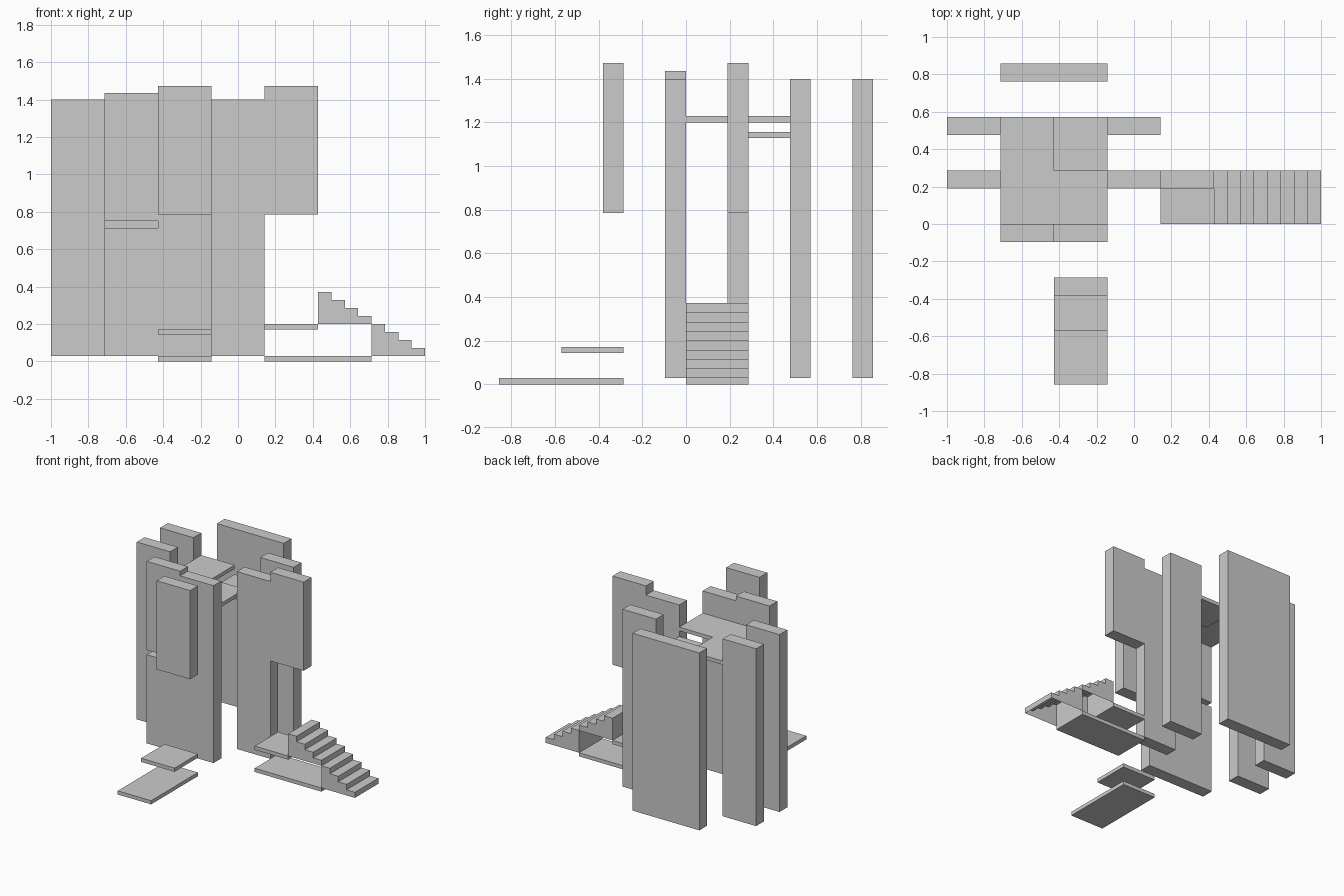
import bpy
import bmesh

if "Cube" in bpy.data.objects:
    bpy.data.objects.remove(bpy.data.objects["Cube"])

U = 2 / 7       # one grid cell of the modular kit; all sizes below are in cells
WALL = 1 / 3    # wall thickness
SLAB = 0.1      # floor thickness


def finish(name, bm):
    bmesh.ops.scale(bm, vec=(U, U, U), verts=bm.verts)
    bmesh.ops.recalc_face_normals(bm, faces=bm.faces)
    mesh = bpy.data.meshes.new(name)
    bm.to_mesh(mesh)
    bm.free()
    obj = bpy.data.objects.new(name, mesh)
    bpy.context.collection.objects.link(obj)
    return obj


def prism(name, outline, depth):
    """Extrude a closed 3D outline along the depth vector."""
    bm = bmesh.new()
    face = bm.faces.new([bm.verts.new(p) for p in outline])
    geom = bmesh.ops.extrude_face_region(bm, geom=[face], use_keep_orig=True)["geom"]
    moved = [g for g in geom if isinstance(g, bmesh.types.BMVert)]
    bmesh.ops.translate(bm, vec=depth, verts=moved)
    return bm


def slab(name, points, z):
    """Flat floor piece from an xy outline."""
    finish(name, prism(name, [(x, y, z) for x, y in points], (0, 0, SLAB)))


def rect(x0, x1, y0, y1):
    return [(x0, y0), (x1, y0), (x1, y1), (x0, y1)]


def wall(name, x0, x1, back_y, z0, z1):
    """Upright panel whose rear face lies on back_y."""
    y = back_y - WALL
    pts = [(x0, y, z0), (x1, y, z0), (x1, y, z1), (x0, y, z1)]
    finish(name, prism(name, pts, (0, WALL, 0)))


def stairs(name, x0, z0, steps=4, run=0.25, rise=0.15):
    """Flight descending towards +x, hollow and open underneath."""
    pts = [(x0, 0, z0)]
    for i in range(steps):
        z = z0 + rise * (steps - i)
        pts += [(x0 + run * i, 0, z), (x0 + run * (i + 1), 0, z)]
    pts.append((x0 + run * steps, 0, z0))
    bm = prism(name, pts, (0, 1, 0))
    bmesh.ops.recalc_face_normals(bm, faces=bm.faces)
    bottom = [f for f in bm.faces if all(abs(v.co.z - z0) < 1e-5 for v in f.verts)]
    bmesh.ops.delete(bm, geom=bottom, context='FACES_ONLY')
    finish(name, bm)


# Two-storey walls
for name, x0, x1, y in [
    ("back_wall", -2.5, -0.5, 3),
    ("left_rear_wall", -3.5, -2.5, 2),
    ("left_front_wall", -3.5, -2.5, 1),
    ("right_rear_wall", -0.5, 0.5, 2),
    ("right_front_wall", -0.5, 0.5, 1),
    ("front_wall", -1.5, -0.5, 0),
]:
    wall(name, x0, x1, y, 0.1, 4.9)

# Split front wall with a thin slot between storeys
wall("front_wall_lower", -2.5, -1.5, 0, 0.1, 2.5)
wall("front_wall_upper", -2.5, -1.5, 0, 2.625, 5.025)

# Raised single-storey panels
wall("raised_side_panel", 0.5, 1.5, 1, 2.75, 5.15)
wall("raised_front_panel", -1.5, -0.5, -1, 2.75, 5.15)

# Upper floor (L shape) with a lower tile in its corner
slab("upper_floor", [(-2.5, 0), (-0.5, 0), (-0.5, 1), (-1.5, 1), (-1.5, 2), (-2.5, 2)], 4.2)
slab("upper_floor_low_tile", rect(-1.5, -0.5, 1, 2), 3.95)

# Front entrance platforms
slab("front_platform", rect(-1.5, -0.5, -3, -1), 0)
slab("front_platform_step", rect(-1.5, -0.5, -2, -1), 0.5)

# Side landing and stairs
slab("side_floor", rect(0.5, 2.5, 0, 1), 0)
slab("side_landing", rect(0.5, 1.5, 0, 1), 0.6)
stairs("lower_stairs", 2.5, 0.1)
stairs("upper_stairs", 1.5, 0.7)
